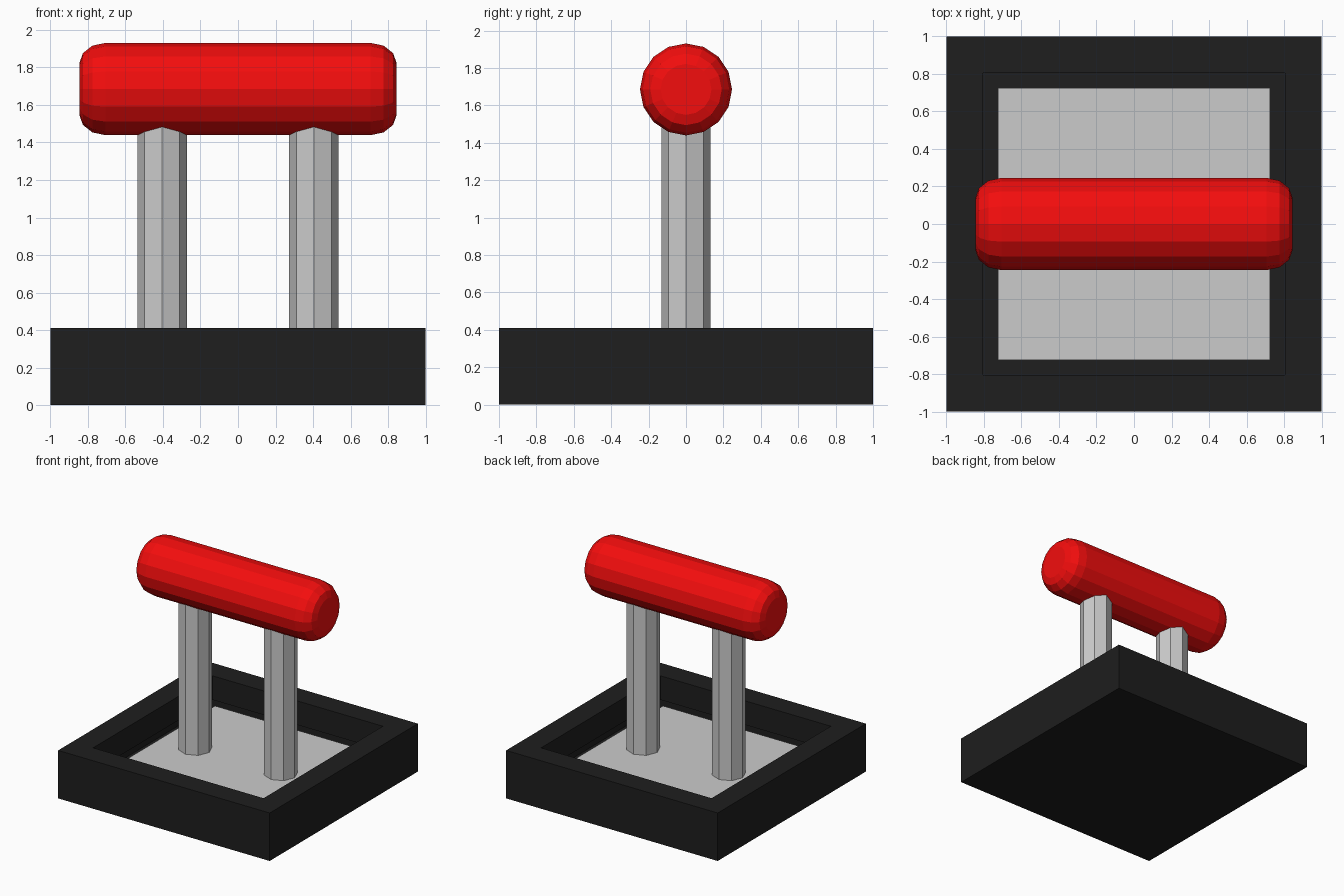
import bpy, bmesh
from math import cos, sin, pi
from mathutils import Matrix, Vector

if "Cube" in bpy.data.objects:
    bpy.data.objects.remove(bpy.data.objects["Cube"])


def make_object(name, bm, mat=None):
    mesh = bpy.data.meshes.new(name)
    bm.to_mesh(mesh)
    bm.free()
    obj = bpy.data.objects.new(name, mesh)
    bpy.context.collection.objects.link(obj)
    if mat:
        mesh.materials.append(mat)
    return obj


def material(name, color):
    mat = bpy.data.materials.new(name)
    mat.diffuse_color = color
    mat.use_nodes = True
    mat.node_tree.nodes["Principled BSDF"].inputs["Base Color"].default_value = mat.diffuse_color
    return mat


black = material("black", (0.013, 0.013, 0.013, 1))
red = material("red", (0.9, 0.004, 0.004, 1))

BASE_H, FLOOR_Z, RECESS = 0.41, 0.205, 0.725

# Base tray: block with a square recess, open where the grey floor sits
bm = bmesh.new()
bmesh.ops.create_cube(bm, size=1, matrix=Matrix.Translation((0, 0, BASE_H / 2))
                      @ Matrix.Diagonal((2, 2, BASE_H, 1)))
top = max(bm.faces, key=lambda f: f.calc_center_median().z)
bmesh.ops.inset_region(bm, faces=[top], thickness=1 - RECESS)
well = bmesh.ops.extrude_discrete_faces(bm, faces=[top])["faces"][0]
bmesh.ops.translate(bm, verts=well.verts, vec=(0, 0, FLOOR_Z - BASE_H))
bm.faces.remove(well)
bmesh.ops.remove_doubles(bm, verts=bm.verts, dist=1e-5)
# extrude_discrete_faces leaves side walls out, so bridge rim to floor loop
loops = [e for e in bm.edges if e.is_boundary]
if loops:
    rim = [e for e in loops if all(abs(v.co.z - BASE_H) < 1e-4 for v in e.verts)]
    loose = [v for v in bm.verts if not v.link_faces]
    bmesh.ops.delete(bm, geom=loose, context='VERTS')
    rim = [e for e in rim if e.is_valid]
    if rim:
        walls = bmesh.ops.extrude_edge_only(bm, edges=rim)["geom"]
        bmesh.ops.translate(bm, verts=[v for v in walls if isinstance(v, bmesh.types.BMVert)],
                            vec=(0, 0, FLOOR_Z - BASE_H))
bmesh.ops.recalc_face_normals(bm, faces=bm.faces)
make_object("base", bm, black)

# Grey recess floor
bm = bmesh.new()
bmesh.ops.create_grid(bm, x_segments=1, y_segments=1, size=RECESS,
                      matrix=Matrix.Translation((0, 0, FLOOR_Z)))
make_object("recess_floor", bm)

# Octagonal posts, a corner facing the front
POST_TOP = 1.6
for side, name in ((-1, "left_post"), (1, "right_post")):
    bm = bmesh.new()
    bmesh.ops.create_cone(bm, cap_ends=True, segments=8, radius1=0.132, radius2=0.132,
                          depth=POST_TOP - FLOOR_Z,
                          matrix=Matrix.Translation((side * 0.404, 0, (POST_TOP + FLOOR_Z) / 2)))
    make_object(name, bm)

# Handle bar: 16-sided lathe about x with rounded ends
R, HALF, ROUND_X, ROUND_R, STEPS = 0.246, 0.846, 0.14, 0.11, 3
end = [(HALF - ROUND_X + ROUND_X * sin(a), R - ROUND_R + ROUND_R * cos(a))
       for a in (i * pi / 2 / STEPS for i in range(STEPS + 1))]
end.append((HALF, 0))
profile = [(-x, r) for x, r in reversed(end)] + end
bm = bmesh.new()
verts = [bm.verts.new((x, 0, r)) for x, r in profile]
edges = [bm.edges.new(pair) for pair in zip(verts, verts[1:])]
bmesh.ops.spin(bm, geom=verts + edges, cent=Vector(), axis=(1, 0, 0),
               angle=2 * pi, steps=16)
bmesh.ops.remove_doubles(bm, verts=bm.verts, dist=1e-4)
bmesh.ops.recalc_face_normals(bm, faces=bm.faces)
bar = make_object("handle_bar", bm, red)
bar.location.z = 1.685
